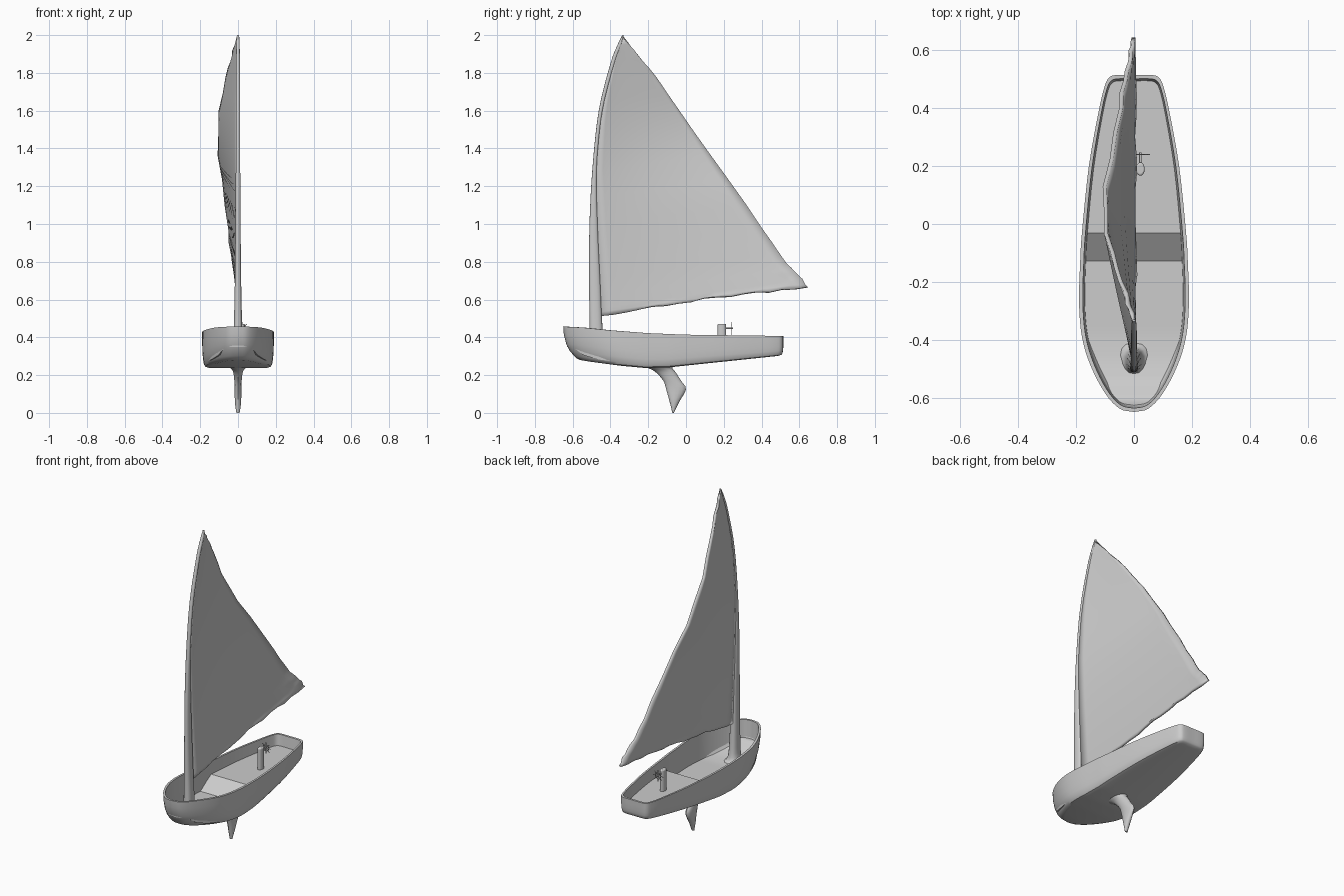
import bpy, bmesh, math, random
from mathutils import Vector

if "Cube" in bpy.data.objects:
    bpy.data.objects.remove(bpy.data.objects["Cube"])

random.seed(4)


def spline(pts, n):
    """Catmull-Rom samples through pts, n per segment."""
    p = [Vector(q) for q in pts]
    p = [2 * p[0] - p[1]] + p + [2 * p[-1] - p[-2]]
    out = []
    for i in range(1, len(p) - 2):
        a, b, c, d = p[i - 1:i + 3]
        for k in range(n):
            t = k / n
            out.append(0.5 * (2 * b + (c - a) * t + (2 * a - 5 * b + 4 * c - d) * t * t
                              + (3 * b - a - 3 * c + d) * t ** 3))
    return out + [p[-2]]


def interp(table, x):
    """Piecewise linear lookup."""
    if x <= table[0][0]:
        return table[0][1]
    for (x0, y0), (x1, y1) in zip(table, table[1:]):
        if x <= x1:
            return y0 + (y1 - y0) * (x - x0) / (x1 - x0)
    return table[-1][1]


def make(name, verts, faces, angle=40):
    bm = bmesh.new()
    vs = [bm.verts.new(v) for v in verts]
    for f in faces:
        bm.faces.new([vs[i] for i in f])
    bmesh.ops.remove_doubles(bm, verts=bm.verts, dist=1e-5)
    bmesh.ops.recalc_face_normals(bm, faces=bm.faces)
    me = bpy.data.meshes.new(name)
    bm.to_mesh(me)
    bm.free()
    ob = bpy.data.objects.new(name, me)
    bpy.context.collection.objects.link(ob)
    smooth(ob, angle)
    return ob


def smooth(ob, angle=40):
    bpy.ops.object.select_all(action='DESELECT')
    ob.select_set(True)
    bpy.context.view_layer.objects.active = ob
    bpy.ops.object.shade_smooth_by_angle(angle=math.radians(angle))


def bridge(rings, m):
    return [(r * m + i, r * m + (i + 1) % m, (r + 1) * m + (i + 1) % m, (r + 1) * m + i)
            for r in range(rings - 1) for i in range(m)]


def loft(name, sections, m=14, power=0.8, n=4):
    """Stack rounded sections given as (z, y front, y back, half width)."""
    secs = spline(sections, n)
    verts = []
    for z, y0, y1, w in secs:
        for i in range(m):
            a = 2 * math.pi * (i + 0.5) / m
            c, s = math.cos(a), math.sin(a)
            verts.append((w * math.copysign(abs(c) ** power, c),
                          (y0 + y1) / 2 + (y1 - y0) / 2 * math.copysign(abs(s) ** power, s), z))
    faces = bridge(len(secs), m) + [tuple(range(m)), tuple(range(len(verts) - m, len(verts)))]
    return make(name, verts, faces)


# Hull: rounded plan outline, stacked from the keel line to the rim, then down inside to the deck
half = spline([(0, -0.65), (0.05, -0.638), (0.1, -0.585), (0.15, -0.49), (0.18, -0.39), (0.19, -0.27),
               (0.186, -0.13), (0.18, -0.03), (0.156, 0.2), (0.12, 0.4), (0.1, 0.48), (0.085, 0.507),
               (0.06, 0.515), (0, 0.515)], 4)
plan = [tuple(p) for p in half] + [(-p[0], p[1]) for p in half[-2:0:-1]]
m = len(plan)
sheer = [(-0.65, 0.457), (-0.55, 0.452), (-0.4, 0.437), (-0.2, 0.422), (0, 0.414), (0.52, 0.407)]
keel_line = [(-0.6, 0.286), (-0.5, 0.27), (-0.35, 0.25), (-0.22, 0.238), (-0.1, 0.24), (0.52, 0.305)]
floor = [(-0.62, 0.35), (-0.56, 0.305), (-0.48, 0.283), (-0.4, 0.273), (-0.13, 0.27), (-0.03, 0.34), (0.52, 0.34)]
verts = []
# outer levels: (height fraction, bow pull-back, edge inset)
for f, pull, inset in [(0, 1, 0.03), (0.03, 0.95, 0.012), (0.1, 0.8, 0.005), (0.25, 0.5, 0.002),
                       (0.45, 0.25, 0), (0.75, 0.05, 0), (1, 0, 0)]:
    for x, y in plan:
        yy = 0.515 + (y - 0.515) * (1 - 0.056 * pull)
        yy = -0.07 + (yy + 0.07) * (1 - inset / 0.58)
        zb, zt = interp(keel_line, yy), interp(sheer, y)
        verts.append((x * (1 - 0.03 * pull - inset / 0.19), yy, zb + (zt - zb) * f))
# inner levels: rim edge and floor edge
for inset, top in [(0.013, True), (0.02, False)]:
    for x, y in plan:
        yy = -0.07 + (y + 0.07) * (1 - inset / 0.58)
        verts.append((x * (1 - inset / 0.19), yy, interp(sheer, y) if top else interp(floor, y)))
faces = bridge(9, m)
for base in (0, 8 * m):
    for i in range(m // 2):
        j = [i, i + 1, (m - i - 1) % m, (m - i) % m]
        faces.append([base + k for k in dict.fromkeys(j)])
make("hull", verts, faces, 35)

# Keel fin swept back under the hull
loft("keel_fin", [(0.255, -0.25, -0.06, 0.06), (0.237, -0.2, -0.072, 0.04), (0.215, -0.16, -0.055, 0.026),
                  (0.17, -0.12, -0.026, 0.02), (0.125, -0.105, 0.0, 0.018), (0.06, -0.087, -0.035, 0.017),
                  (0.0, -0.072, -0.064, 0.009)], power=1.0, n=3)

# Mast, flared at the foot and bending aft toward the head
mast = [(0.275, -0.53, -0.41, 0.055), (0.31, -0.515, -0.43, 0.03), (0.45, -0.511, -0.442, 0.023),
        (0.7, -0.513, -0.453, 0.017), (1.0, -0.511, -0.467, 0.014), (1.3, -0.495, -0.472, 0.012),
        (1.6, -0.462, -0.442, 0.011), (1.85, -0.4, -0.378, 0.01), (1.95, -0.362, -0.342, 0.009),
        (2.0, -0.337, -0.33, 0.006)]
loft("mast", mast)

# Sail: rows from foot to head, leech blown out to one side, slightly ragged edges
luff = [(s[0], s[2] - 0.006) for s in mast]
leech = spline([(0.645, 0.665), (0.6, 0.725), (0.53, 0.795), (0.4, 0.985), (0.13, 1.365), (-0.1, 1.695),
                (-0.24, 1.88), (-0.335, 1.99)], 3)
belly = [(0.66, 0), (0.8, -0.026), (1.0, -0.05), (1.2, -0.068), (1.4, -0.108), (1.6, -0.096),
         (1.8, -0.052), (1.99, 0)]
rows, cols = len(leech), 16
verts, faces = [], []
for r, (ly, lz) in enumerate(leech):
    v = (lz - 0.665) / (1.99 - 0.665)
    z0 = 0.513 + v * 1.47
    y0 = interp(luff, z0)
    for c in range(cols + 1):
        u = c / cols
        x = interp(belly, lz) * u ** 0.9
        z = z0 + (lz - z0) * u
        if r == 0:
            z += 0.012 * math.sin(math.pi * u)
        if 0 < c < cols and r == 0 or c == cols and 0 < r < rows - 1:
            x += random.uniform(-0.006, 0.006)
            z += random.uniform(-0.006, 0.006)
        verts.append((x, y0 + (ly - y0) * u, z))
for r in range(rows - 1):
    for c in range(cols):
        a = r * (cols + 1) + c
        faces.append((a, a + 1, a + cols + 2, a + cols + 1))
sail = make("sail", verts, faces)
mod = sail.modifiers.new("thickness", 'SOLIDIFY')
mod.thickness = 0.014
mod.offset = 0


def rod(name, loc, radius, length, rot=(0, 0, 0), sides=12):
    bpy.ops.mesh.primitive_cylinder_add(vertices=sides, radius=radius, depth=length, location=loc, rotation=rot)
    ob = bpy.context.object
    ob.name = name
    return ob


# Steering post, axle and wheel with protruding spokes
post = rod("steering_post", (0.022, 0.19, 0.403), 0.02, 0.136, sides=20)
post.scale = (0.75, 1.15, 1)
bev = post.modifiers.new("rounded", 'BEVEL')
bev.width, bev.segments, bev.limit_method = 0.006, 3, 'ANGLE'
smooth(post)
quarter = math.pi / 2
smooth(rod("wheel_axle", (0.022, 0.225, 0.447), 0.004, 0.045, (quarter, 0, 0)))
bpy.ops.mesh.primitive_torus_add(location=(0.022, 0.24, 0.447), rotation=(quarter, 0, 0), major_radius=0.019,
                                 minor_radius=0.0025, major_segments=24, minor_segments=6)
bpy.context.object.name = "wheel_rim"
smooth(bpy.context.object)
for i in range(4):
    rod("wheel_spoke", (0.022, 0.24, 0.447), 0.002, 0.068, (0, i * math.pi / 4, 0), 6)
